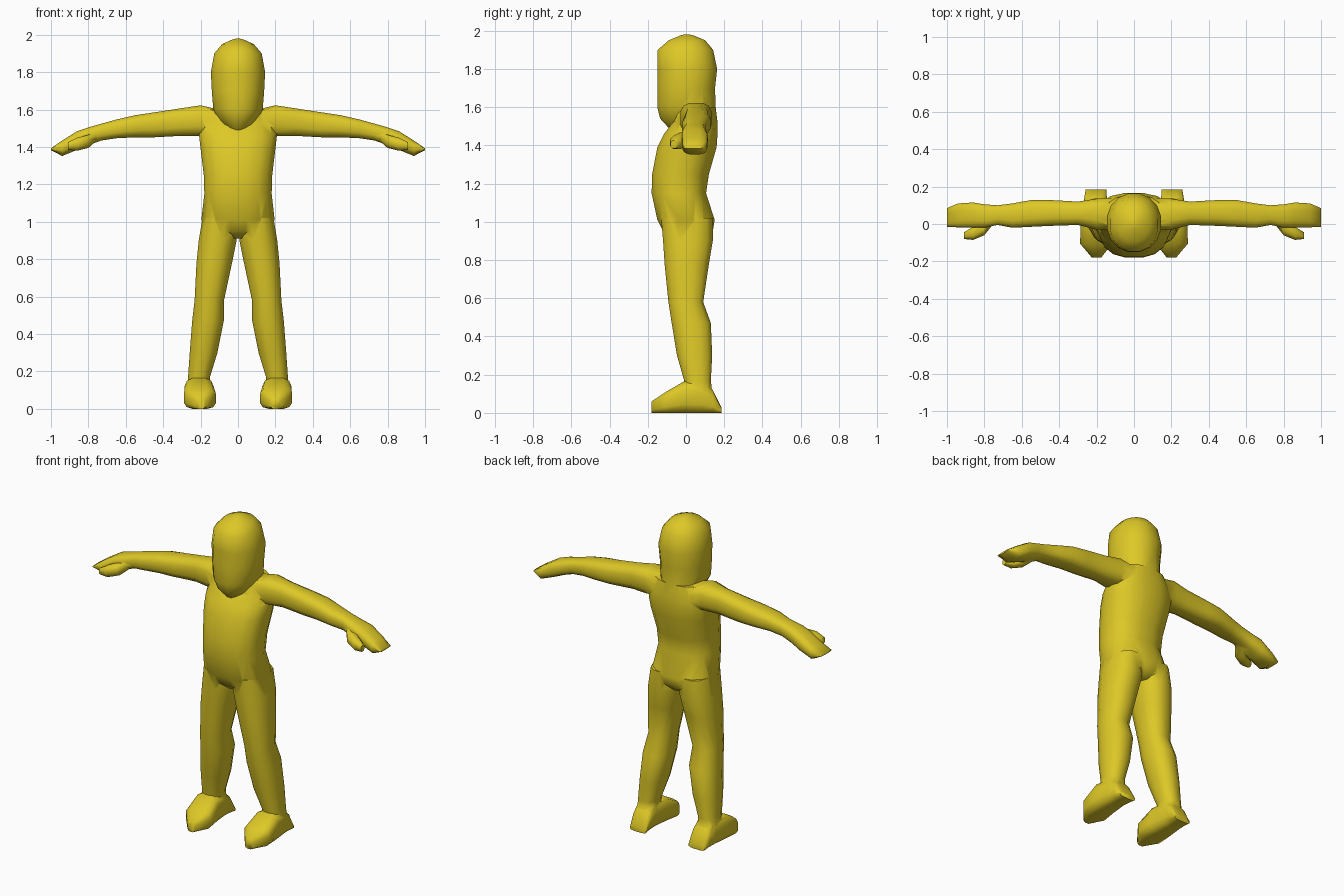
import bpy
import bmesh
from math import cos, sin, pi, radians, copysign

default = bpy.data.objects.get("Cube")
if default:
    bpy.data.objects.remove(default, do_unlink=True)

skin = bpy.data.materials.new("mustard yellow")
skin.use_nodes = True
skin.diffuse_color = (0.73, 0.58, 0.02, 1)
skin.node_tree.nodes["Principled BSDF"].inputs["Base Color"].default_value = skin.diffuse_color


def loft(name, axis, sections, sides=12, power=0.85, side=1):
    """Skin rounded sections (position, low u, high u, low v, high v) along an axis."""
    bm = bmesh.new()
    rings = []
    for t, u0, u1, v0, v1 in sections:
        ring = []
        for i in range(sides):
            angle = 2 * pi * (i + 0.5) / sides
            c, s = cos(angle), sin(angle)
            # scale so the flattest points reach the given limits
            reach = cos(pi / sides) ** power
            c = copysign(abs(c) ** power, c) / reach
            s = copysign(abs(s) ** power, s) / reach
            u = (u0 + u1) / 2 + c * (u1 - u0) / 2
            v = (v0 + v1) / 2 + s * (v1 - v0) / 2
            x, y, z = {"x": (t, u, v), "y": (u, t, v), "z": (u, v, t)}[axis]
            ring.append(bm.verts.new((x * side, y, z)))
        rings.append(ring)
    for low, high in zip(rings, rings[1:]):
        for i in range(sides):
            j = (i + 1) % sides
            bm.faces.new((low[i], low[j], high[j], high[i]))
    bm.faces.new(rings[0])
    bm.faces.new(rings[-1])
    bmesh.ops.recalc_face_normals(bm, faces=bm.faces)
    mesh = bpy.data.meshes.new(name)
    bm.to_mesh(mesh)
    bm.free()
    mesh.materials.append(skin)
    obj = bpy.data.objects.new(name, mesh)
    bpy.context.collection.objects.link(obj)
    return obj


def centred(rows):
    """Expand (height, half width, front, back) into symmetric sections."""
    return [(z, -w, w, front, back) for z, w, front, back in rows]


# Torso with a round belly and hollow lower back
body = loft("body", "z", centred([
    (0.91, 0.05, -0.07, 0.10), (0.95, 0.15, -0.12, 0.14),
    (1.01, 0.196, -0.15, 0.15), (1.15, 0.18, -0.18, 0.105),
    (1.25, 0.183, -0.177, 0.12), (1.39, 0.20, -0.15, 0.16),
    (1.46, 0.208, -0.115, 0.165), (1.52, 0.20, -0.07, 0.165),
    (1.60, 0.15, -0.05, 0.155)]), sides=16)

# Head with a tapered chin
head = loft("head", "z", centred([
    (1.48, 0.05, -0.08, 0.12), (1.54, 0.10, -0.135, 0.15),
    (1.60, 0.132, -0.15, 0.155), (1.70, 0.14, -0.15, 0.152),
    (1.80, 0.145, -0.15, 0.163), (1.90, 0.127, -0.148, 0.142),
    (1.95, 0.085, -0.09, 0.10), (1.975, 0.03, -0.03, 0.04),
    (1.98, 0.01, -0.01, 0.02)]), sides=16, power=0.95)

parts = [head]
for side, label in ((1, "left"), (-1, "right")):
    # Arm flowing into a flat mitten hand
    parts.append(loft(label + "_arm", "x", [
        (0.10, -0.03, 0.14, 1.47, 1.60), (0.20, -0.03, 0.135, 1.46, 1.623),
        (0.30, -0.005, 0.12, 1.46, 1.608), (0.45, -0.01, 0.128, 1.452, 1.585),
        (0.55, -0.015, 0.128, 1.452, 1.57), (0.65, -0.02, 0.11, 1.447, 1.547),
        (0.73, -0.005, 0.10, 1.435, 1.525), (0.80, -0.02, 0.105, 1.41, 1.505),
        (0.86, -0.02, 0.115, 1.385, 1.485), (0.94, -0.018, 0.11, 1.352, 1.435),
        (1.0, -0.015, 0.085, 1.383, 1.393)], side=side, power=0.7))
    # Thumb angled forward from the palm
    parts.append(loft(label + "_thumb", "x", [
        (0.76, -0.01, 0.05, 1.43, 1.48), (0.80, -0.06, 0.03, 1.395, 1.465),
        (0.86, -0.085, -0.015, 1.38, 1.45), (0.91, -0.08, -0.045, 1.385, 1.425)],
        sides=8, side=side))
    # Leg with knee bend and calf
    parts.append(loft(label + "_leg", "z", [
        (0.08, 0.15, 0.27, 0.00, 0.14), (0.17, 0.15, 0.267, -0.01, 0.13),
        (0.30, 0.11, 0.258, -0.047, 0.137), (0.47, 0.076, 0.245, -0.075, 0.13),
        (0.58, 0.075, 0.232, -0.092, 0.09), (0.78, 0.032, 0.222, -0.112, 0.12),
        (0.90, 0.008, 0.21, -0.12, 0.14), (1.02, 0.005, 0.19, -0.13, 0.14)],
        side=side))
    # Foot with pointed toe and overhanging heel
    parts.append(loft(label + "_foot", "y", [
        (-0.18, 0.175, 0.225, 0.0, 0.06), (-0.105, 0.118, 0.288, 0.0, 0.11),
        (-0.01, 0.13, 0.286, 0.0, 0.165), (0.09, 0.143, 0.272, 0.0, 0.16),
        (0.14, 0.145, 0.266, 0.0, 0.12), (0.185, 0.148, 0.258, 0.0, 0.03)],
        side=side, power=0.6))

# Fuse the parts into one continuous skin
bpy.ops.object.select_all(action="DESELECT")
bpy.context.view_layer.objects.active = body
body.select_set(True)
for part in parts:
    union = body.modifiers.new("join " + part.name, "BOOLEAN")
    union.operation = "UNION"
    union.solver = "EXACT"
    union.object = part
    bpy.ops.object.modifier_apply(modifier=union.name)
    bpy.data.objects.remove(part, do_unlink=True)

bpy.ops.object.shade_smooth_by_angle(angle=radians(60))
